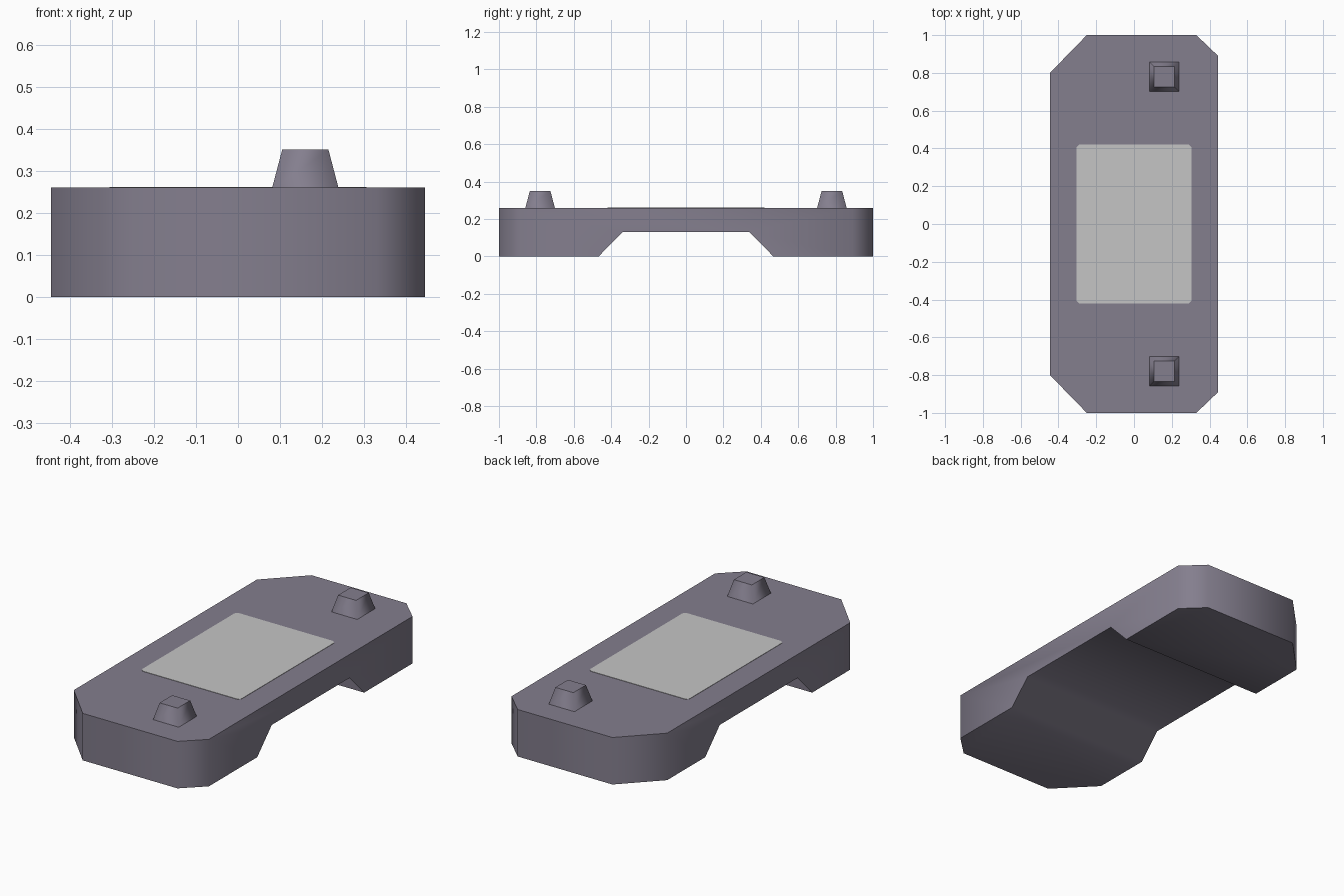
import bpy, bmesh
from math import radians

if "Cube" in bpy.data.objects:
    bpy.data.objects.remove(bpy.data.objects["Cube"])


def material(name, rgb):
    m = bpy.data.materials.new(name)
    m.use_nodes = True
    m.diffuse_color = (*rgb, 1)
    m.node_tree.nodes["Principled BSDF"].inputs["Base Color"].default_value = (*rgb, 1)
    return m


def loft(name, lower, upper, mat=None):
    """Closed solid between two matching rings of points."""
    bm = bmesh.new()
    a = [bm.verts.new(p) for p in lower]
    b = [bm.verts.new(p) for p in upper]
    bm.faces.new(a)
    bm.faces.new(b)
    n = len(a)
    for i in range(n):
        j = (i + 1) % n
        bm.faces.new((a[i], a[j], b[j], b[i]))
    bmesh.ops.recalc_face_normals(bm, faces=bm.faces)
    mesh = bpy.data.meshes.new(name)
    bm.to_mesh(mesh)
    bm.free()
    ob = bpy.data.objects.new(name, mesh)
    bpy.context.collection.objects.link(ob)
    if mat:
        mesh.materials.append(mat)
    return ob


def prism(name, outline, z0, z1, mat):
    return loft(name, [(x, y, z0) for x, y in outline],
                [(x, y, z1) for x, y in outline], mat)


def square(x, y, z, r):
    return [(x - r, y - r, z), (x + r, y - r, z), (x + r, y + r, z), (x - r, y + r, z)]


def activate(ob):
    bpy.ops.object.select_all(action='DESELECT')
    ob.select_set(True)
    bpy.context.view_layer.objects.active = ob


purple_grey = material("purple grey", (0.23, 0.21, 0.27))
light_grey = material("light grey", (0.56, 0.56, 0.56))
TOP = 0.26

# Body: slab with cut corners, larger on the right side
half = [(-0.445, 0.80), (-0.25, 1.0), (0.33, 1.0), (0.445, 0.89)]
outline = half + [(x, -y) for x, y in reversed(half)]
body = prism("body", outline, 0, TOP, purple_grey)

# Sloped channel cut through the underside
channel = [(-0.565, -0.1), (-0.34, 0.13), (0.34, 0.13), (0.565, -0.1)]
cutter = loft("channel_cutter", [(-1, y, z) for y, z in channel],
              [(1, y, z) for y, z in channel])
cutter.hide_render = True
activate(body)
cut = body.modifiers.new("channel", 'BOOLEAN')
cut.operation = 'DIFFERENCE'
cut.solver = 'EXACT'
cut.object = cutter
bpy.ops.object.modifier_apply(modifier=cut.name)
bpy.data.objects.remove(cutter)
bpy.ops.object.shade_smooth_by_angle(angle=radians(50))

# Pale panel on the top with slightly clipped corners
px, py, c = 0.305, 0.42, 0.015
panel = [(-px, py - c), (-px + c, py), (px - c, py), (px, py - c)]
panel += [(x, -y) for x, y in reversed(panel)]
prism("top_panel", panel, TOP - 0.002, TOP + 0.002, light_grey)

# Two tapered studs, rounded shading around the sides and crisp tops
for name, y in (("front_stud", -0.78), ("back_stud", 0.78)):
    stud = loft(name, square(0.16, y, TOP - 0.005, 0.08),
                square(0.16, y, 0.35, 0.055), purple_grey)
    mesh = stud.data
    mesh.shade_smooth()
    for e in mesh.edges:
        z0, z1 = (mesh.vertices[v].co.z for v in e.vertices)
        e.use_edge_sharp = abs(z0 - z1) < 0.01
